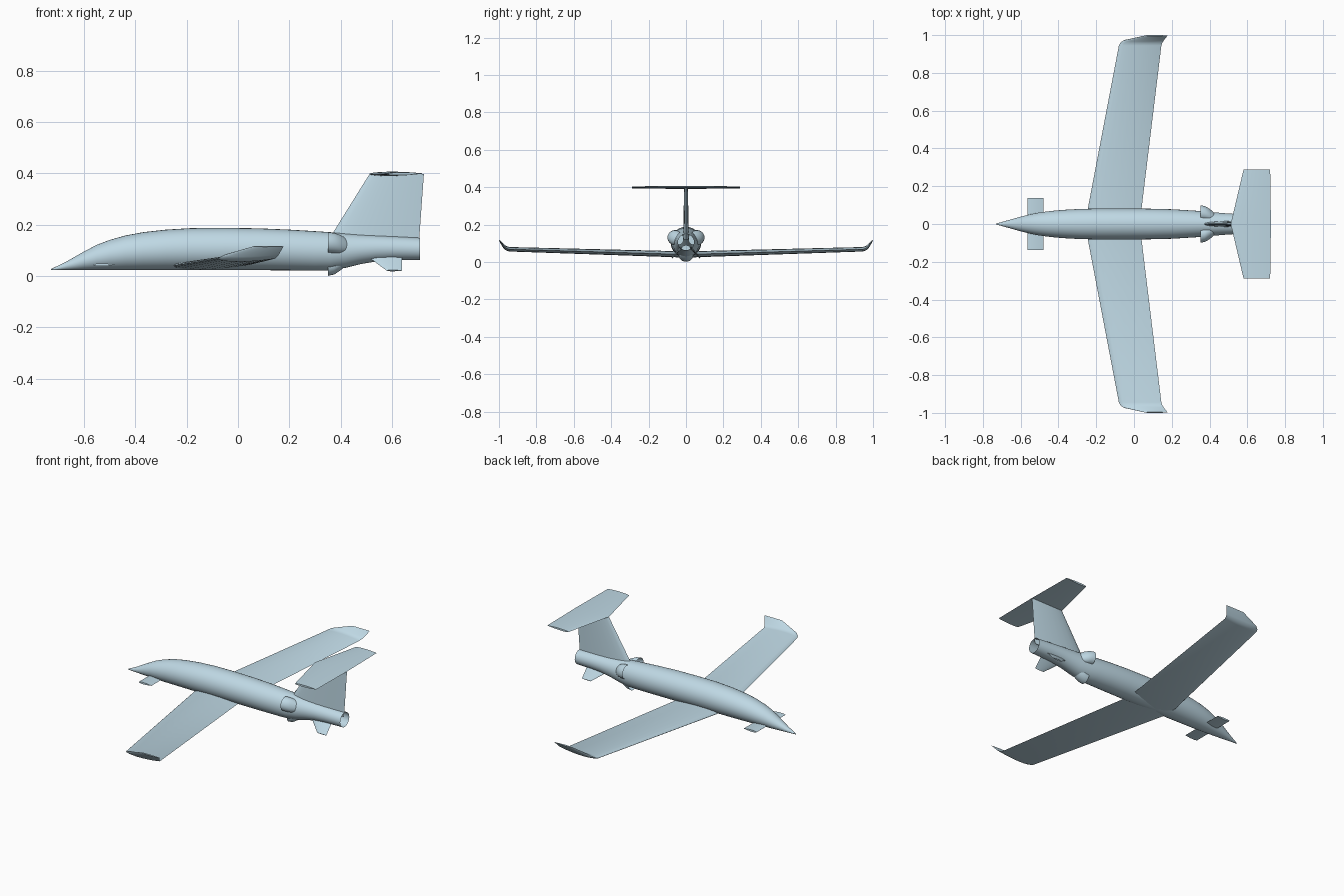
import bpy, bmesh, math
from mathutils import Vector

if "Cube" in bpy.data.objects:
    bpy.data.objects.remove(bpy.data.objects["Cube"])

paint = bpy.data.materials.new("pale_blue")
paint.diffuse_color = (0.52, 0.69, 0.78, 1)
paint.use_nodes = True
paint.node_tree.nodes["Principled BSDF"].inputs["Base Color"].default_value = paint.diffuse_color


def loft(name, rings, cap_start=True, cap_end=True, mirror=False, angle=35):
    """Skin a list of equal-length closed rings."""
    bm = bmesh.new()
    vs = [[bm.verts.new(p) for p in ring] for ring in rings]
    n = len(vs[0])
    for a, b in zip(vs, vs[1:]):
        for i in range(n):
            j = (i + 1) % n
            bm.faces.new((a[i], a[j], b[j], b[i]))
    if cap_start:
        bm.faces.new(vs[0][::-1])
    if cap_end:
        bm.faces.new(vs[-1])
    bmesh.ops.remove_doubles(bm, verts=bm.verts, dist=1e-5)
    bmesh.ops.recalc_face_normals(bm, faces=bm.faces)
    me = bpy.data.meshes.new(name)
    bm.to_mesh(me)
    bm.free()
    ob = bpy.data.objects.new(name, me)
    bpy.context.collection.objects.link(ob)
    me.materials.append(paint)
    if mirror:
        m = ob.modifiers.new("mirror", 'MIRROR')
        m.use_axis = (False, True, False)
    bpy.ops.object.select_all(action='DESELECT')
    ob.select_set(True)
    bpy.context.view_layer.objects.active = ob
    bpy.ops.object.shade_smooth_by_angle(angle=math.radians(angle))
    return ob


def foil(le, te, thick, up, n=10):
    """Airfoil ring between a leading and a trailing edge point."""
    le, te, up = Vector(le), Vector(te), Vector(up).normalized()
    pts = []
    for k in range(2 * n):
        a = math.pi * k / n
        t = (1 + math.cos(a)) / 2
        h = 1.45 * (math.sqrt(t) - 0.25 * t - 0.75 * t * t) * thick
        pts.append(le.lerp(te, t) + up * h * (1 if k <= n else -1))
    return pts


# fuselage: x, half width, bottom, top
stations = [(-0.73, 0.002, 0.023, 0.027), (-0.67, 0.019, 0.023, 0.056),
            (-0.60, 0.039, 0.023, 0.096), (-0.55, 0.051, 0.023, 0.122),
            (-0.50, 0.061, 0.023, 0.141), (-0.44, 0.069, 0.023, 0.158),
            (-0.37, 0.075, 0.023, 0.171), (-0.28, 0.080, 0.023, 0.181),
            (-0.18, 0.082, 0.023, 0.187), (-0.05, 0.082, 0.023, 0.188),
            (0.08, 0.081, 0.023, 0.186), (0.20, 0.078, 0.022, 0.181),
            (0.30, 0.072, 0.021, 0.175), (0.36, 0.068, 0.022, 0.171),
            (0.42, 0.062, 0.032, 0.166), (0.48, 0.057, 0.047, 0.162),
            (0.54, 0.053, 0.057, 0.159), (0.61, 0.049, 0.062, 0.155),
            (0.71, 0.043, 0.063, 0.149)]
N = 32
rings = []
for x, w, b, t in stations:
    rings.append([(x, w * math.cos(2 * math.pi * i / N),
                   (b + t) / 2 + (t - b) / 2 * math.sin(2 * math.pi * i / N)) for i in range(N)])
loft("fuselage", rings, cap_end=False)

# main wings with upturned tips
loft("wings", [
    foil((-0.26, 0, 0.040), (0.030, 0, 0.040), 0.028, (0, 0, 1)),
    foil((-0.08, 0.945, 0.068), (0.145, 0.945, 0.068), 0.020, (0, -0.1, 1)),
    foil((-0.072, 0.96, 0.073), (0.150, 0.96, 0.073), 0.018, (0, -0.4, 1)),
    foil((-0.055, 0.972, 0.082), (0.158, 0.972, 0.082), 0.014, (0, -0.8, 0.8)),
    foil((0.060, 0.998, 0.116), (0.178, 0.998, 0.116), 0.005, (0, -0.8, 0.6)),
], cap_start=False, mirror=True)

# small nose wings
loft("canards", [
    foil((-0.565, 0, 0.044), (-0.48, 0, 0.044), 0.009, (0, 0, 1)),
    foil((-0.565, 0.137, 0.044), (-0.48, 0.137, 0.044), 0.009, (0, 0, 1)),
], cap_start=False, mirror=True)

# T tail
loft("tail_fin", [
    foil((0.34, 0, 0.12), (0.705, 0, 0.12), 0.026, (0, 1, 0)),
    foil((0.513, 0, 0.398), (0.725, 0, 0.398), 0.017, (0, 1, 0)),
])
loft("tailplane", [
    foil((0.512, 0, 0.398), (0.725, 0, 0.400), 0.014, (0, 0, 1)),
    foil((0.580, 0.288, 0.398), (0.721, 0.288, 0.400), 0.009, (0, 0, 1)),
], cap_start=False, mirror=True)

# splayed fins under the tail
loft("belly_fins", [
    foil((0.50, 0.022, 0.080), (0.64, 0.022, 0.080), 0.010, (0, 0.7, 0.7)),
    foil((0.58, 0.075, 0.021), (0.64, 0.075, 0.021), 0.006, (0, 0.7, 0.7)),
], mirror=True)

# three open air scoops around the rear body
for label, deg, out in (("left", 28, 0.067), ("right", 152, 0.067), ("bottom", 270, 0.058)):
    a = math.radians(deg)
    rings = []
    for x, inset, r, w in ((0.352, 0, 0.040, 0.040), (0.375, 0.004, 0.039, 0.040),
                           (0.40, 0.014, 0.033, 0.037), (0.425, 0.027, 0.022, 0.028)):
        ring = []
        for i in range(24):
            q = 2 * math.pi * i / 24
            rad, tan = out - inset + r * math.cos(q), w * math.sin(q)
            ring.append((x, rad * math.cos(a) - tan * math.sin(a),
                         0.099 + rad * math.sin(a) + tan * math.cos(a)))
        rings.append(ring)
    loft(label + "_air_scoop", rings, cap_start=False)
